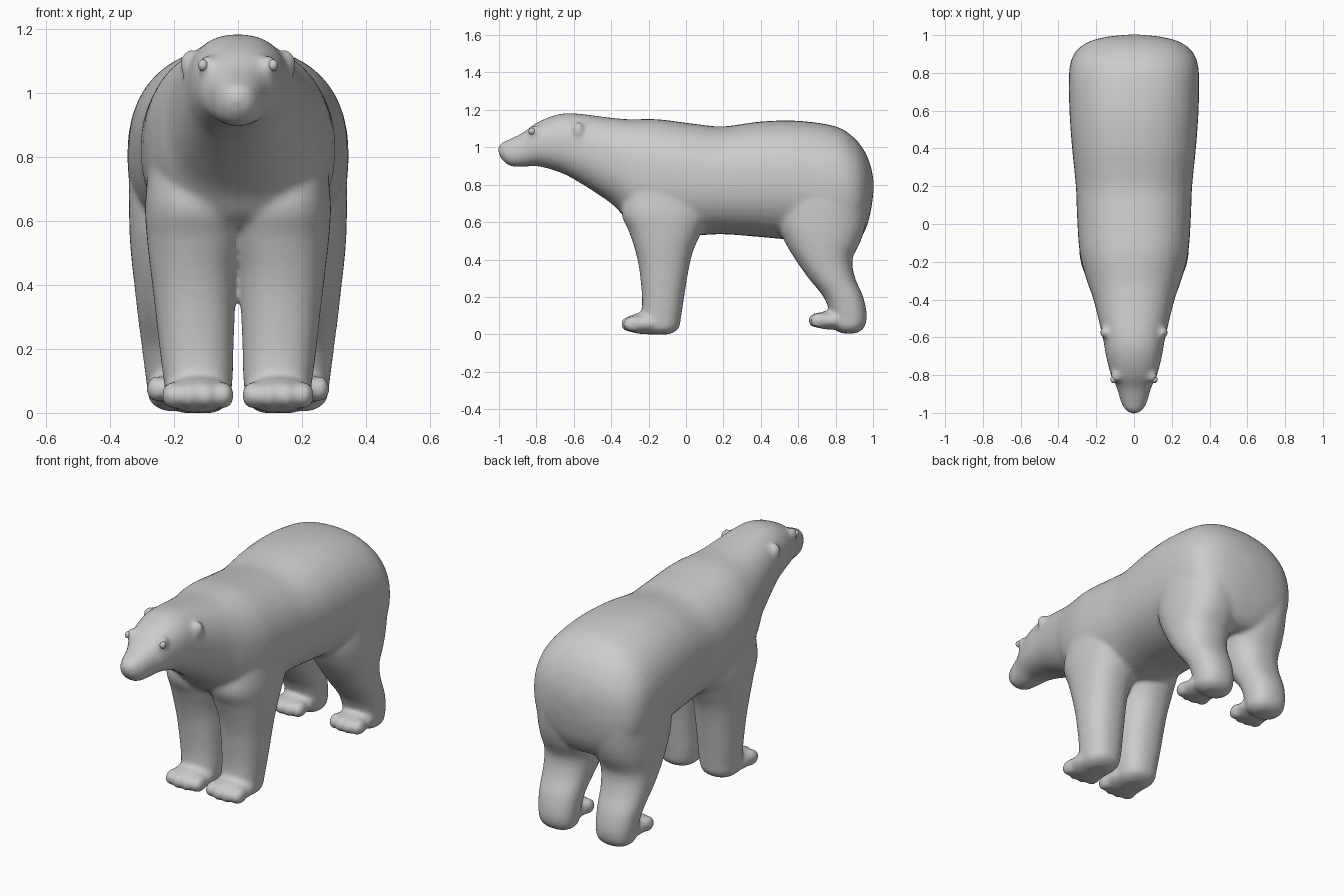
import bpy, bmesh, math
from mathutils import Matrix, Vector

if "Cube" in bpy.data.objects:
    bpy.data.objects.remove(bpy.data.objects["Cube"])

fur = bpy.data.materials.new("grey fur")
fur.use_nodes = True
fur.diffuse_color = (0.6, 0.6, 0.6, 1)
fur.node_tree.nodes["Principled BSDF"].inputs["Base Color"].default_value = (0.6, 0.6, 0.6, 1)


def resample(rows, steps=5):
    """Smooth spline through the stations."""
    out = []
    for i in range(len(rows) - 1):
        a, b, c, d = (rows[min(max(i + k, 0), len(rows) - 1)] for k in (-1, 0, 1, 2))
        for s in range(steps):
            t = s / steps
            out.append([0.5 * (2 * q + (r - p) * t + (2 * p - 5 * q + 4 * r - u) * t * t
                               + (3 * q - p - 3 * r + u) * t ** 3)
                        for p, q, r, u in zip(a, b, c, d)])
    return out + [rows[-1]]


def loft(bm, rows, place, power=2.3, n=40):
    """Closed tube; each row is position, then low and high limits of two axes."""
    rings = []
    for p, a0, a1, b0, b1 in resample(rows):
        ring = []
        for k in range(n):
            c, s = math.cos(math.tau * k / n), math.sin(math.tau * k / n)
            u = math.copysign(abs(c) ** (2 / power), c)
            v = math.copysign(abs(s) ** (2 / power), s)
            ring.append(bm.verts.new(place(p, (a0 + a1 + u * (a1 - a0)) / 2,
                                           (b0 + b1 + v * (b1 - b0)) / 2)))
        rings.append(ring)
    faces = [bm.faces.new(rings[0]), bm.faces.new(rings[-1])]
    for r0, r1 in zip(rings, rings[1:]):
        for k in range(n):
            j = (k + 1) % n
            faces.append(bm.faces.new((r0[k], r0[j], r1[j], r1[k])))
    bmesh.ops.recalc_face_normals(bm, faces=faces)


def blob(bm, centre, size):
    m = Matrix.Translation(Vector(centre)) @ Matrix.Diagonal((*size, 1))
    bmesh.ops.create_uvsphere(bm, u_segments=24, v_segments=16, radius=1, matrix=m)


def finish(bm, name):
    me = bpy.data.meshes.new(name)
    bm.to_mesh(me)
    bm.free()
    me.materials.append(fur)
    me.shade_smooth()
    ob = bpy.data.objects.new(name, me)
    bpy.context.collection.objects.link(ob)
    return ob


bm = bmesh.new()

# Muzzle, head, neck and torso: y, half width, bottom, top
spine = [(-1.005, .012, .975, 1.0), (-.985, .045, .935, 1.025), (-.94, .07, .9, 1.045),
         (-.87, .09, .895, 1.08), (-.8, .122, .9, 1.13), (-.7, .148, .875, 1.172),
         (-.6, .166, .83, 1.182), (-.4, .215, .7, 1.158), (-.3, .25, .6, 1.15),
         (-.15, .288, .54, 1.15), (.05, .302, .53, 1.125), (.2, .308, .535, 1.112),
         (.4, .328, .52, 1.138), (.6, .342, .5, 1.142), (.8, .344, .47, 1.112),
         (.9, .318, .48, 1.05), (.96, .25, .56, .97), (.99, .15, .67, .89),
         (1.003, .02, .77, .82)]
loft(bm, [(y, -w, w, b, t) for y, w, b, t in spine], lambda p, a, b: (a, p, b))

# Legs: z, inner x, outer x, front y, back y
fore = [(.0, .07, .18, -.2, -.09), (.03, .03, .22, -.235, -.04), (.1, .017, .232, -.238, -.025),
        (.2, .014, .245, -.235, -.01), (.35, .008, .262, -.25, .015), (.45, .002, .274, -.272, .04),
        (.55, -.02, .285, -.305, .085), (.66, -.02, .29, -.345, .13), (.85, .02, .27, -.3, .1)]
hind = [(.005, .12, .23, .83, .91), (.035, .08, .275, .79, .952), (.1, .07, .287, .775, .967),
        (.2, .062, .3, .735, .948), (.3, .047, .313, .655, .905), (.4, .025, .324, .585, .89),
        (.5, .0, .335, .525, .935), (.6, .0, .34, .49, .962), (.75, .03, .338, .5, .97),
        (.9, .08, .3, .55, .92)]
for side in (1, -1):
    for leg in (fore, hind):
        loft(bm, leg, lambda p, a, b: (side * a, b, p))
    # Paws and toes
    blob(bm, (side * .125, -.215, .058), (.112, .125, .058))
    blob(bm, (side * .185, .775, .075), (.1, .115, .05))
    for k in range(4):
        spread = (k - 1.5) * .052
        back = abs(k - 1.5) * .012
        blob(bm, (side * (.125 + spread), -.3 + back, .055), (.036, .056, .044))
        blob(bm, (side * (.185 + spread * .9), .695 + back, .075), (.032, .05, .042))
    # Ears and brows
    blob(bm, (side * .15, -.575, 1.09), (.032, .03, .046))
    blob(bm, (side * .095, -.805, 1.085), (.028, .035, .034))
# Nose pad
blob(bm, (0, -.965, .985), (.04, .036, .032))

body = finish(bm, "bear_body")
remesh = body.modifiers.new("blend", "REMESH")
remesh.mode = "VOXEL"
remesh.voxel_size = 0.011
remesh.use_smooth_shade = True
soft = body.modifiers.new("soften", "SMOOTH")
soft.factor = 0.5
soft.iterations = 14

# Eyes
for side, name in ((1, "left_eye"), (-1, "right_eye")):
    bm = bmesh.new()
    blob(bm, (side * .109, -.824, 1.086), (.016, .018, .018))
    finish(bm, name)
